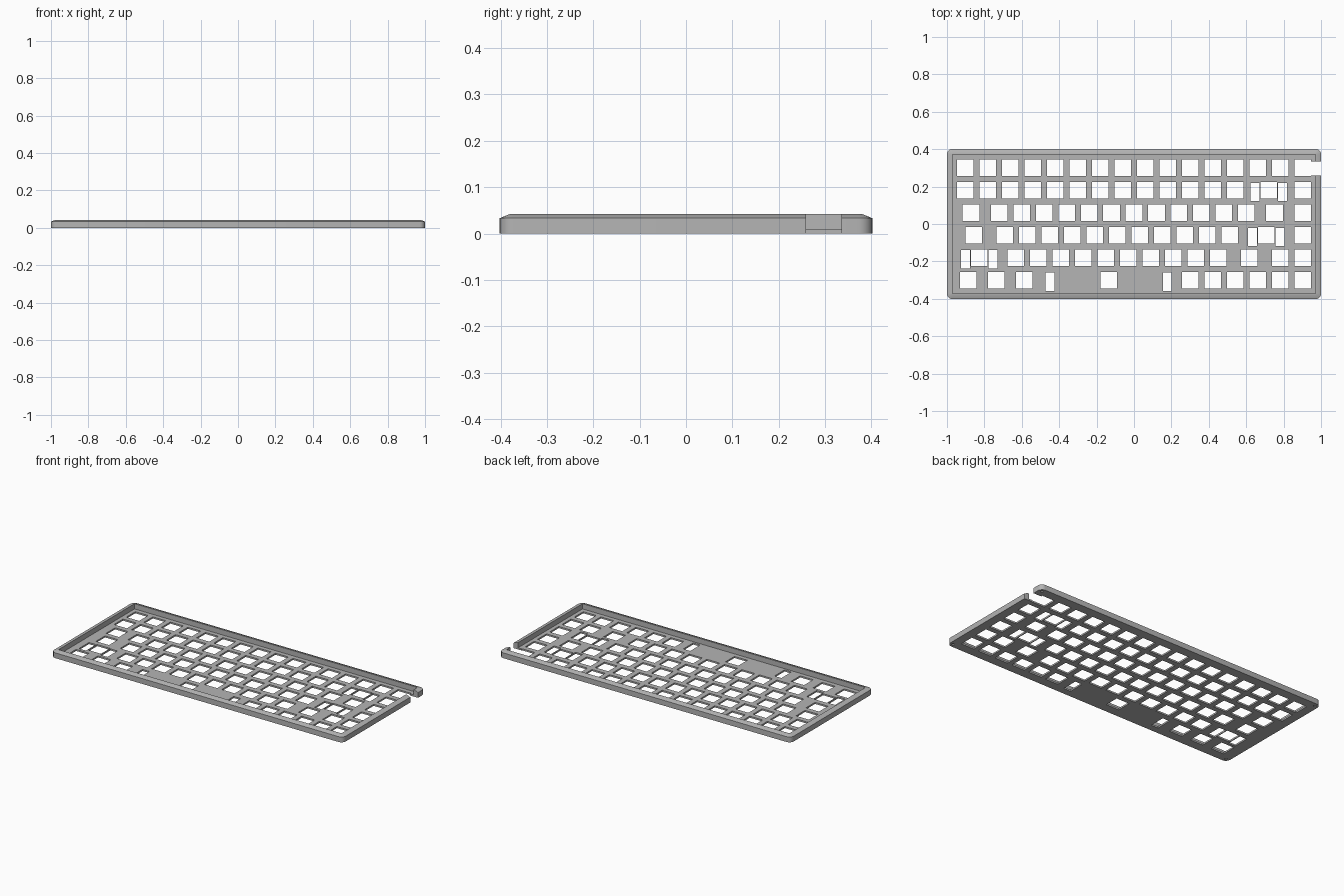
import bpy, bmesh, math
from mathutils import Matrix, Vector

cube = bpy.data.objects.get("Cube")
if cube:
    bpy.data.objects.remove(cube, do_unlink=True)

U = 0.1202            # spacing of one key
KEY = 0.0885          # side of a switch cutout
STAB = (0.048, 0.098)  # stabiliser cutout
FLOOR, SHOULDER, TOP = 0.01, 0.033, 0.042

grey = bpy.data.materials.new("plain_grey")
grey.use_nodes = True
colour = (0.46, 0.46, 0.46, 1)
grey.diffuse_color = colour
grey.node_tree.nodes["Principled BSDF"].inputs["Base Color"].default_value = colour


def finish(name, bm):
    bmesh.ops.recalc_face_normals(bm, faces=bm.faces)
    mesh = bpy.data.meshes.new(name)
    bm.to_mesh(mesh)
    bm.free()
    mesh.materials.append(grey)
    obj = bpy.data.objects.new(name, mesh)
    bpy.context.collection.objects.link(obj)
    return obj


def rounded_ring(bm, hx, hy, r, z, steps=6):
    ring = []
    for corner, (sx, sy) in enumerate([(1, 1), (-1, 1), (-1, -1), (1, -1)]):
        for i in range(steps + 1):
            a = math.pi / 2 * (corner + i / steps)
            ring.append(bm.verts.new((sx * (hx - r) + r * math.cos(a),
                                      sy * (hy - r) + r * math.sin(a), z)))
    return ring


def add_box(bm, x, y, w, d, z0=-0.05, z1=0.1):
    m = Matrix.Translation(Vector((x, y, (z0 + z1) / 2))) @ Matrix.Diagonal((w, d, z1 - z0, 1))
    bmesh.ops.create_cube(bm, size=1, matrix=m)


def cut(target, name, bm):
    cutter = finish(name, bm)
    cutter.hide_render = True
    mod = target.modifiers.new(name, "BOOLEAN")
    mod.operation, mod.solver, mod.object = "DIFFERENCE", "EXACT", cutter
    bpy.context.view_layer.objects.active = target
    bpy.ops.object.modifier_apply(modifier=mod.name)
    bpy.data.objects.remove(cutter, do_unlink=True)


# Tray: outer wall, chamfer, narrow lip, inner wall and floor
bm = bmesh.new()
rings = [rounded_ring(bm, 1 - inset, 0.402 - inset, r, z) for inset, r, z in (
    (0, 0.03, 0), (0, 0.03, SHOULDER), (0.022, 0.01, TOP),
    (0.03, 0.004, TOP), (0.03, 0.004, FLOOR))]
for a, b in zip(rings, rings[1:]):
    for i in range(len(a)):
        j = (i + 1) % len(a)
        bm.faces.new((a[i], a[j], b[j], b[i]))
bm.faces.new(rings[0])
bm.faces.new(rings[-1])
tray = finish("keyboard_tray", bm)

# Key rows: (first key centre, number of keys) runs, in key units
rows = [
    [(0.5, 16)],
    [(0.5, 13), (14, 1), (15.5, 1)],
    [(0.75, 1), (2, 12), (14.25, 1), (15.5, 1)],
    [(0.875, 1), (2.25, 11), (13.875, 1), (15.5, 1)],
    [(1.125, 1), (2.75, 10), (13.125, 1), (14.5, 2)],
    [(0.625, 1), (1.875, 1), (3.125, 1), (6.875, 1), (10.5, 6)],
]
# Wide keys: row, centre, stabiliser offset
wide_keys = [(1, 14, 0.0735), (3, 13.875, 0.0735), (4, 1.125, 0.0735), (5, 6.875, 0.313)]

bm = bmesh.new()
for r, runs in enumerate(rows):
    for start, count in runs:
        for k in range(count):
            add_box(bm, (start + k - 8) * U, (2.5 - r) * U, KEY, KEY)
for r, centre, offset in wide_keys:
    for side in (-1, 1):
        add_box(bm, (centre - 8) * U + side * offset, (2.5 - r) * U - 0.009, *STAB)
cut(tray, "key_cutouts", bm)

# Cable opening through the wall at the back right corner
bm = bmesh.new()
add_box(bm, 0.98, 0.297, 0.1, 0.076)
cut(tray, "cable_opening", bm)

# Blind screw holes under the corners
bm = bmesh.new()
for sx in (-1, 1):
    for sy in (-1, 1):
        bmesh.ops.create_cone(bm, cap_ends=True, segments=16, radius1=0.008, radius2=0.008,
                              depth=0.016, matrix=Matrix.Translation((sx * 0.977, sy * 0.379, 0)))
cut(tray, "screw_holes", bm)

bpy.ops.object.select_all(action="DESELECT")
tray.select_set(True)
bpy.context.view_layer.objects.active = tray
bpy.ops.object.shade_smooth_by_angle(angle=math.radians(30))
